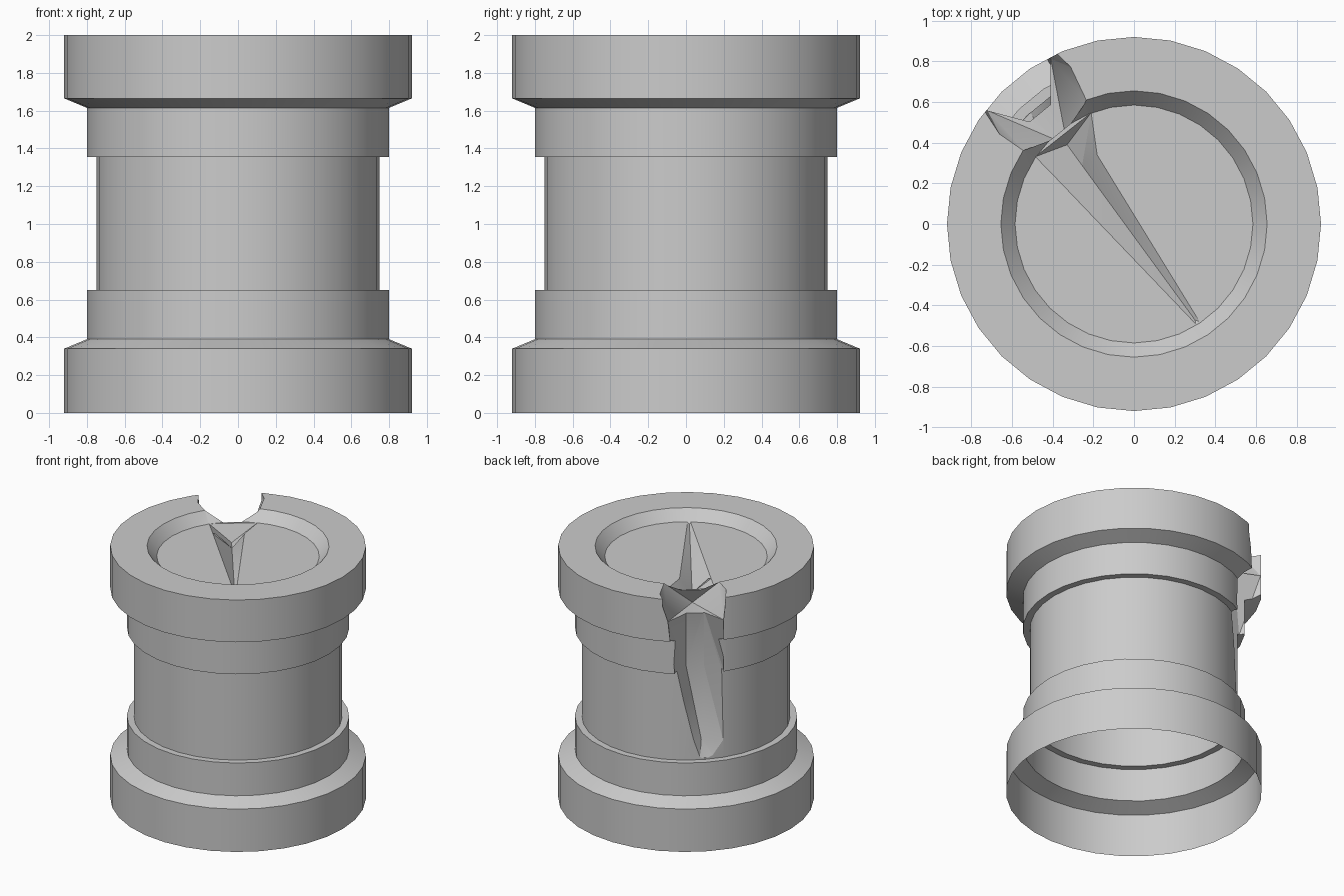
import bpy, bmesh, math
from mathutils import Vector

if "Cube" in bpy.data.objects:
    bpy.data.objects.remove(bpy.data.objects["Cube"])

SIDES = 32
CRACK = math.radians(125)          # direction the crack faces


def crack_point(u, d, z):
    """u = sideways, d = outward along the crack direction."""
    c, s = math.cos(CRACK), math.sin(CRACK)
    return Vector((d * c - u * s, d * s + u * c, z))


def lathe(name, profile):
    bm = bmesh.new()
    rings = []
    for r, z in profile:
        rings.append([bm.verts.new((r * math.cos(2 * math.pi * i / SIDES),
                                    r * math.sin(2 * math.pi * i / SIDES), z))
                      for i in range(SIDES)])
    for a, b in zip(rings, rings[1:]):
        for i in range(SIDES):
            j = (i + 1) % SIDES
            bm.faces.new((a[i], a[j], b[j], b[i]))
    bm.faces.new(rings[0][::-1])
    bm.faces.new(rings[-1])
    bmesh.ops.recalc_face_normals(bm, faces=bm.faces)
    return finish(bm, name)


def finish(bm, name):
    me = bpy.data.meshes.new(name)
    bm.to_mesh(me)
    bm.free()
    ob = bpy.data.objects.new(name, me)
    bpy.context.collection.objects.link(ob)
    return ob


def carve(target, points):
    """Cut the convex hull of the points out of the target."""
    bm = bmesh.new()
    for p in points:
        bm.verts.new(crack_point(*p))
    res = bmesh.ops.convex_hull(bm, input=bm.verts)
    inner = [g for g in set(res["geom_interior"] + res["geom_unused"])
             if isinstance(g, bmesh.types.BMVert)]
    bmesh.ops.delete(bm, geom=inner, context='VERTS')
    bmesh.ops.recalc_face_normals(bm, faces=bm.faces)
    cutter = finish(bm, "crack_cutter")
    cutter.hide_render = True
    mod = target.modifiers.new("crack", 'BOOLEAN')
    mod.operation, mod.solver, mod.object = 'DIFFERENCE', 'EXACT', cutter
    bpy.context.view_layer.objects.active = target
    bpy.ops.object.modifier_apply(modifier=mod.name)
    bpy.data.objects.remove(cutter)


def section(z, left, bottom_l, bottom_r, right):
    """Crack outline at one height, extended outward past the surface."""
    pts = [left, bottom_l, bottom_r, right, (left[0], 1.1), (right[0], 1.1)]
    return [(u, d, z) for u, d in pts]


# Pedestal: flanges, collars, shaft and dished top
pedestal = lathe("pedestal", [
    (.92, 0), (.92, .34), (.80, .39), (.80, .65), (.75, .65), (.75, 1.355),
    (.80, 1.355), (.80, 1.615), (.92, 1.665), (.92, 2), (.655, 2), (.585, 1.92)])

# Crack through the rim
v_low = (.046, .508, 1.79)
s_rim = section(1.82, (-.13, .9), (0, .72), (.13, .71), (.27, .87))
carve(pedestal, [(u, d, 2.001) for u, d in
                 [(-.158, .635), (-.188, .81), (-.13, .92), (-.13, 1.1),
                  (.24, .61), (.288, .74), (.277, .88), (.277, 1.1)]]
      + [v_low] + s_rim)

# Crack down the outside
s_collar = section(1.35, (-.08, .77), (0, .64), (.13, .64), (.27, .71))
s_shaft = section(.79, (.055, .75), (.11, .69), (.12, .69), (.267, .70))
s_tip = section(.662, (.10, .745), (.13, .735), (.135, .735), (.20, .725))
for a, b in ((s_rim, s_collar), (s_collar, s_shaft), (s_shaft, s_tip)):
    carve(pedestal, a + b)

# Groove running across the dish floor
mid = [(-.048, .382, 1.922), (.183, .382, 1.922), (.044, .382, 1.805)]
carve(pedestal, mid + [v_low, (-.143, .57, 1.922), (.21, .55, 1.922)])
carve(pedestal, mid + [(.01, -.58, 1.922), (.035, -.58, 1.922), (.025, -.56, 1.91)])

# Open underside
bm = bmesh.new()
bm.from_mesh(pedestal.data)
under = [f for f in bm.faces if all(v.co.z < .001 for v in f.verts)]
bmesh.ops.delete(bm, geom=under, context='FACES')
bm.to_mesh(pedestal.data)
bm.free()

pedestal.select_set(True)
bpy.context.view_layer.objects.active = pedestal
bpy.ops.object.shade_smooth_by_angle(angle=math.radians(20))
